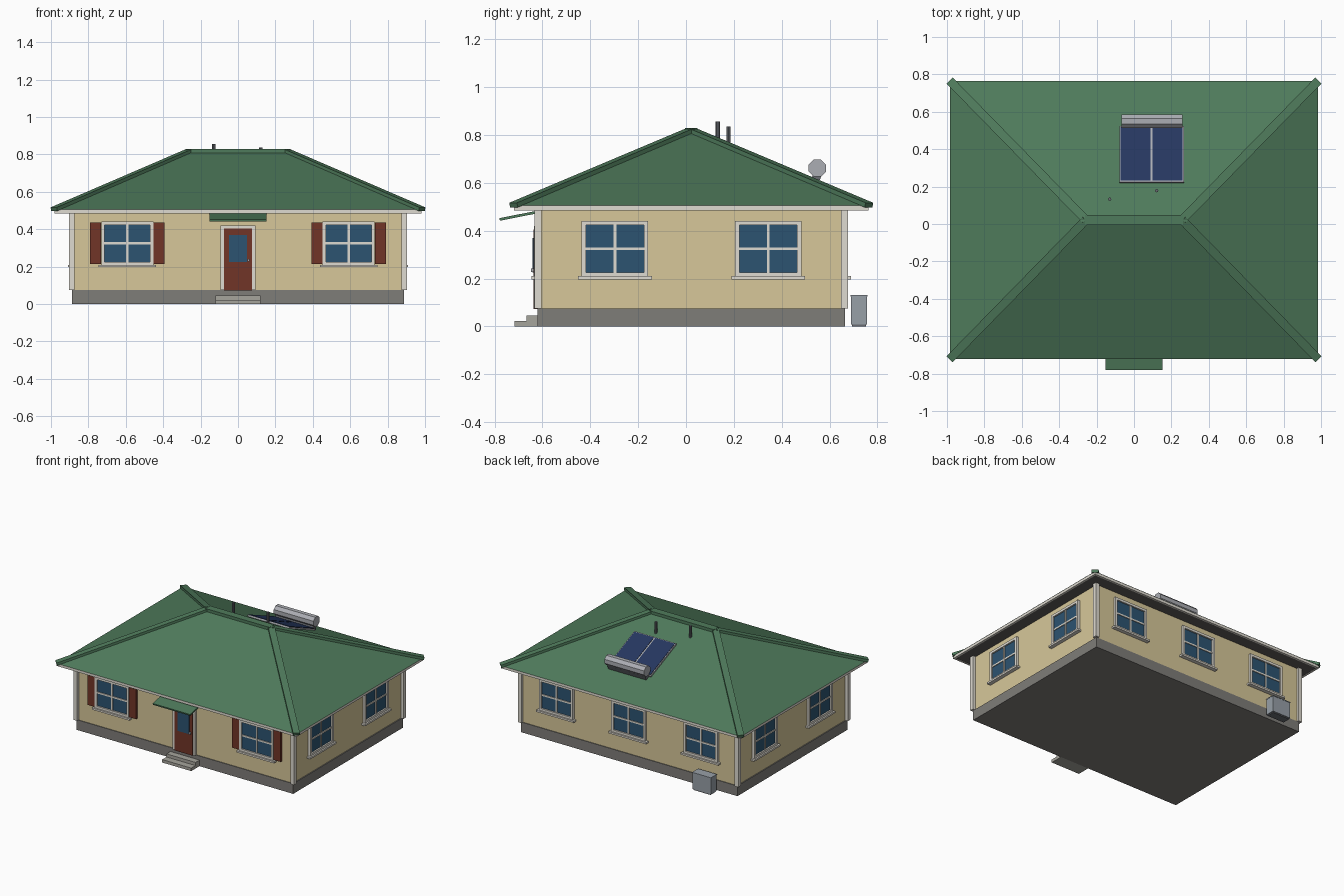
import bpy, bmesh, math
from mathutils import Matrix, Vector

if "Cube" in bpy.data.objects:
    bpy.data.objects.remove(bpy.data.objects["Cube"])

YC = 0.022                  # house centre in y
HX, HY = 0.88, 0.638        # wall half sizes
RX, RY = 0.984, 0.743       # roof half sizes
EAVE, RIDGE, RIDGE_X = 0.505, 0.82, 0.257


def material(name, rgb):
    m = bpy.data.materials.new(name)
    m.diffuse_color = [(c / 255) ** 2.2 for c in rgb] + [1]
    m.use_nodes = True
    m.node_tree.nodes["Principled BSDF"].inputs["Base Color"].default_value = m.diffuse_color
    return m


WALL = material("cream", (214, 198, 152))
GREEN = material("green", (80, 122, 92))
RED = material("red_brown", (112, 56, 44))
GLASS = material("glass", (48, 84, 112))
WHITE = material("trim_white", (222, 218, 208))
STONE = material("foundation_grey", (126, 124, 120))
STEP = material("step_grey", (165, 163, 155))
SOFFIT = material("soffit_grey", (96, 94, 92))
PANEL = material("panel_blue", (42, 58, 96))
METAL = material("metal", (170, 172, 178))
DARK = material("dark_metal", (105, 108, 114))
UNIT = material("unit_grey", (150, 158, 166))


def finish(name, bm, mat):
    bmesh.ops.recalc_face_normals(bm, faces=bm.faces)
    me = bpy.data.meshes.new(name)
    bm.to_mesh(me)
    bm.free()
    me.materials.append(mat)
    ob = bpy.data.objects.new(name, me)
    bpy.context.collection.objects.link(ob)
    return ob


def boxes(name, mat, spans, mx=Matrix()):
    """One object from boxes given as (x0, x1, y0, y1, z0, z1)."""
    bm = bmesh.new()
    for x0, x1, y0, y1, z0, z1 in spans:
        t = Matrix.Translation(((x0 + x1) / 2, (y0 + y1) / 2, (z0 + z1) / 2))
        s = Matrix.Diagonal((x1 - x0, y1 - y0, z1 - z0, 1))
        bmesh.ops.create_cube(bm, size=1, matrix=mx @ t @ s)
    return finish(name, bm, mat)


def cylinder(name, mat, loc, r, length, sides, rot=Matrix()):
    bm = bmesh.new()
    bmesh.ops.create_cone(bm, cap_ends=True, segments=sides, radius1=r, radius2=r,
                          depth=length, matrix=Matrix.Translation(loc) @ rot)
    return finish(name, bm, mat)


def beam(name, a, b, width, thick, mat):
    """Flat strip laid from a to b, kept level across its width."""
    a, b = Vector(a), Vector(b)
    x = (b - a).normalized()
    y = Vector((0, 0, 1)).cross(x).normalized()
    z = x.cross(y)
    mx = Matrix((x, y, z)).transposed().to_4x4()
    mx.translation = a
    w, t = width / 2, thick / 2
    return boxes(name, mat, [(0, (b - a).length, -w, w, -t, t)], mx)


# foundation, walls and corner boards
boxes("foundation", STONE, [(-0.887, 0.887, YC - 0.643, YC + 0.643, 0, 0.075)])
boxes("walls", WALL, [(-HX, HX, YC - HY, YC + HY, 0.07, 0.492)])
for sx in (-1, 1):
    for sy in (-1, 1):
        x, y = sx * 0.888, YC + sy * 0.641
        boxes("corner_board", WHITE, [(x - 0.015, x + 0.015, y - 0.015, y + 0.015, 0.075, 0.49)])


# windows: local x along the wall, local -y outwards, z up
def window(wall, u, shutters=False):
    mx = wall @ Matrix.Translation((u, 0, 0))
    w, z0, z1, b = 0.139, 0.208, 0.441, 0.018
    zm = (z0 + z1) / 2
    boxes("window_frame", WHITE, [
        (-w, -w + b, -0.018, 0.005, z0, z1), (w - b, w, -0.018, 0.005, z0, z1),
        (-w + b, w - b, -0.018, 0.005, z1 - b, z1), (-w + b, w - b, -0.018, 0.005, z0, z0 + b),
        (-0.006, 0.006, -0.013, 0.005, z0 + b, z1 - b),
        (-w + b, w - b, -0.0125, 0.005, zm - 0.006, zm + 0.006)], mx)
    boxes("window_glass", GLASS, [(-w + 0.01, w - 0.01, -0.007, 0.004, z0 + 0.01, z1 - 0.01)], mx)
    boxes("window_sill", WHITE, [(-0.154, 0.154, -0.029, 0.005, 0.197, 0.21)], mx)
    if shutters:
        boxes("shutters", RED, [(s * 0.17 - 0.03, s * 0.17 + 0.03, -0.016, 0.005, 0.215, 0.435)
                                for s in (-1, 1)], mx)


def wall_matrix(loc, deg):
    return Matrix.Translation(loc) @ Matrix.Rotation(math.radians(deg), 4, 'Z')


front = wall_matrix((0, YC - HY, 0), 0)
back = wall_matrix((0, YC + HY, 0), 180)
right = wall_matrix((HX, 0, 0), 90)
left = wall_matrix((-HX, 0, 0), -90)
for u in (-0.592, 0.592):
    window(front, u, True)
for u in (-0.592, 0, 0.592):
    window(back, u)
for y in (-0.297, 0.344):
    window(right, y)
    window(left, -y)

# front door, steps and awning
boxes("door_frame", WHITE, [(-0.093, -0.075, -0.02, 0.005, 0.075, 0.42),
                            (0.075, 0.093, -0.02, 0.005, 0.075, 0.42),
                            (-0.075, 0.075, -0.02, 0.005, 0.404, 0.42)], front)
boxes("door", RED, [(-0.075, 0.075, -0.022, 0.005, 0.072, 0.404)], front)
boxes("door_window", GLASS, [(-0.048, 0.048, -0.025, -0.01, 0.225, 0.37)], front)
boxes("door_knob", METAL, [(0.05, 0.061, -0.033, -0.02, 0.227, 0.242)], front)
boxes("steps", STEP, [(-0.119, 0.119, -0.667, -0.615, 0, 0.045),
                      (-0.119, 0.119, -0.717, -0.667, 0, 0.022)])
beam("awning", (0, -0.779, 0.447), (0, -0.612, 0.48), 0.306, 0.011, GREEN)

# eaves: fascia boards and soffit
x, y, t = RX - 0.002, RY - 0.002, 0.014
boxes("fascia", WHITE, [(-x, x, YC - y, YC - y + t, 0.485, EAVE), (-x, x, YC + y - t, YC + y, 0.485, EAVE),
                        (-x, -x + t, YC - y + t, YC + y - t, 0.485, EAVE),
                        (x - t, x, YC - y + t, YC + y - t, 0.485, EAVE)])
boxes("soffit", SOFFIT, [(-x + t, x - t, YC - y + t, YC + y - t, 0.487, 0.5)])

# hipped roof
bm = bmesh.new()
c = [bm.verts.new((sx * RX, YC + sy * RY, EAVE)) for sx, sy in ((-1, -1), (1, -1), (1, 1), (-1, 1))]
p, q = [bm.verts.new((s * RIDGE_X, YC, RIDGE)) for s in (-1, 1)]
for f in ((c[0], c[1], q, p), (c[1], c[2], q), (c[2], c[3], p, q), (c[3], c[0], p), c[::-1]):
    bm.faces.new(f)
finish("roof", bm, GREEN)

# ridge and hip caps
beam("ridge_cap", (-0.262, YC, 0.819), (0.262, YC, 0.819), 0.054, 0.022, GREEN)
for sx in (-1, 1):
    for sy in (-1, 1):
        beam("hip_cap", (sx * RIDGE_X, YC, RIDGE), (sx * RX, YC + sy * RY, EAVE + 0.002),
             0.046, 0.02, GREEN)

# solar water heater on the back slope, in a frame following the slope
slope = math.atan2(RIDGE - EAVE, RY)
roof_mx = (Matrix.Translation((0.094, 0.22, RIDGE - (0.22 - YC) * math.tan(slope)))
           @ Matrix.Rotation(-slope, 4, 'X'))
L = 0.3 / math.cos(slope)
boxes("collector_frame", METAL, [(-0.172, 0.172, 0, L, -0.005, 0.011)], roof_mx)
boxes("collector_panels", PANEL, [(-0.165, -0.006, 0.008, L - 0.008, 0, 0.014),
                                  (0.006, 0.165, 0.008, L - 0.008, 0, 0.014)], roof_mx)
boxes("tank_bracket", DARK, [(-0.155, 0.155, L, L + 0.035, -0.005, 0.035)], roof_mx)
cylinder("water_tank", METAL, (0.096, 0.549, 0.662), 0.039, 0.325, 8,
         Matrix.Rotation(math.pi / 2, 4, 'Y') @ Matrix.Rotation(math.pi / 8, 4, 'Z'))

# vent pipes
for x, y, top in ((-0.13, 0.133, 0.856), (0.121, 0.178, 0.836)):
    cylinder("vent_pipe", DARK, (x, y, top - 0.06), 0.009, 0.12, 8)

# outdoor air unit behind the house
boxes("air_unit", UNIT, [(-0.733, -0.583, 0.69, 0.757, 0.008, 0.125)])
boxes("air_unit_base", DARK, [(-0.728, -0.588, 0.694, 0.753, 0, 0.008)])
boxes("air_unit_lid", UNIT, [(-0.735, -0.581, 0.688, 0.759, 0.125, 0.131)])
